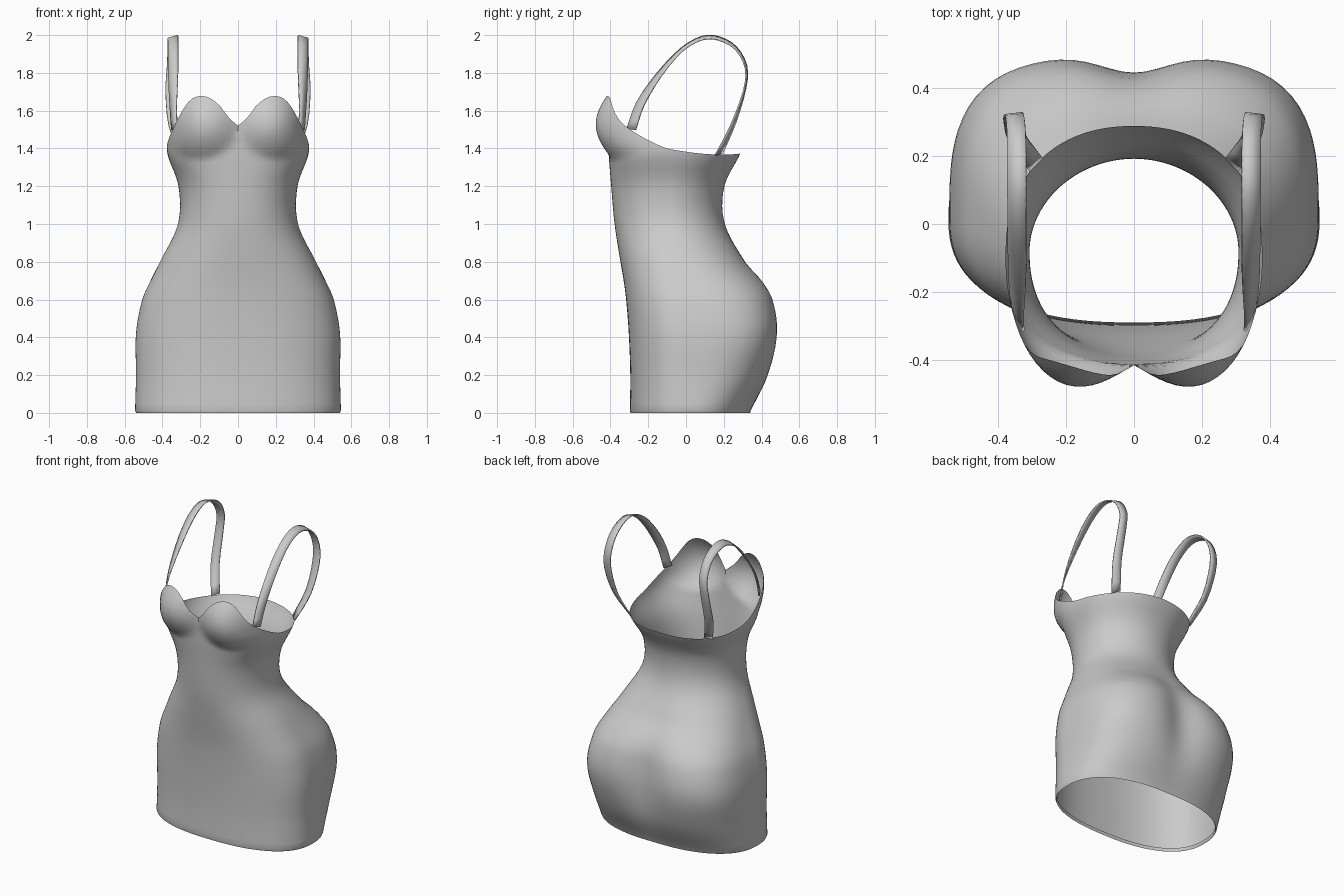
import bpy, bmesh, math
from mathutils import Vector

cube = bpy.data.objects.get("Cube")
if cube:
    bpy.data.objects.remove(cube, do_unlink=True)

grey = bpy.data.materials.new("soft_grey_fabric")
grey.use_nodes = True
grey.diffuse_color = (0.6, 0.6, 0.6, 1)
grey.node_tree.nodes["Principled BSDF"].inputs["Base Color"].default_value = (0.6, 0.6, 0.6, 1)


def curve(keys, t):
    """Smooth interpolation through rows of (t, values...)."""
    t = min(max(t, keys[0][0]), keys[-1][0])
    i = 0
    while i < len(keys) - 2 and t > keys[i + 1][0]:
        i += 1

    def slope(j, c):
        a, b = keys[max(j - 1, 0)], keys[min(j + 1, len(keys) - 1)]
        return (b[c] - a[c]) / (b[0] - a[0])

    k0, k1 = keys[i], keys[i + 1]
    h = k1[0] - k0[0]
    s = (t - k0[0]) / h
    return [(2*s**3 - 3*s**2 + 1) * k0[c] + (s**3 - 2*s**2 + s) * h * slope(i, c)
            + (3*s**2 - 2*s**3) * k1[c] + (s**3 - s**2) * h * slope(i + 1, c)
            for c in range(1, len(k0))]


def make_object(name, grid, closed):
    """Skin a grid of points with quads."""
    bm = bmesh.new()
    rows = [[bm.verts.new(p) for p in row] for row in grid]
    n = len(rows[0])
    for lower, upper in zip(rows, rows[1:]):
        for i in range(n if closed else n - 1):
            j = (i + 1) % n
            bm.faces.new((lower[i], lower[j], upper[j], upper[i]))
    mesh = bpy.data.meshes.new(name)
    bm.to_mesh(mesh)
    bm.free()
    mesh.materials.append(grey)
    obj = bpy.data.objects.new(name, mesh)
    bpy.context.collection.objects.link(obj)
    bpy.ops.object.select_all(action='DESELECT')
    obj.select_set(True)
    bpy.context.view_layer.objects.active = obj
    bpy.ops.object.shade_smooth_by_angle(angle=math.radians(50))
    return obj


# Body sections: height, half width, front y, back y, widest y, front and back squareness
SECTIONS = [
    (0.01, 0.545, -0.297, 0.345, 0.015, 2.4, 2.4),
    (0.2, 0.54, -0.295, 0.442, 0.015, 2.4, 2.8),
    (0.42, 0.54, -0.303, 0.492, 0.015, 2.4, 3.3),
    (0.6, 0.507, -0.317, 0.47, 0.01, 2.4, 3.1),
    (0.7, 0.463, -0.33, 0.415, 0.0, 2.4, 2.7),
    (0.8, 0.413, -0.347, 0.325, -0.03, 2.3, 2.4),
    (1.0, 0.318, -0.378, 0.207, -0.075, 2.2, 2.0),
    (1.2, 0.315, -0.396, 0.203, -0.08, 2.3, 2.0),
    (1.38, 0.375, -0.41, 0.29, -0.08, 2.7, 2.3),
    (1.5, 0.368, -0.413, 0.32, -0.08, 2.9, 2.3),
    (1.7, 0.35, -0.408, 0.33, -0.08, 3.0, 2.3),
]
# Neckline: angle from the front, height
NECKLINE = [(0, 1.52), (8, 1.565), (15, 1.625), (23, 1.665), (30, 1.678), (37, 1.668),
            (43, 1.635), (57, 1.52), (78, 1.42), (102, 1.383), (130, 1.368), (180, 1.375)]


def body_point(a, z, scale=1.0):
    w, front, back, mid, nf, nb = curve(SECTIONS, z)
    s, c = math.sin(a), math.cos(a)
    n = nf if c > 0 else nb
    r = scale / (abs(s)**n + abs(c)**n) ** (1 / n)
    x = w * s * r
    y = mid + (front - mid if c > 0 else mid - back) * c * r
    if c > 0:
        # Rounded cups
        d = ((abs(x) - 0.205) / 0.21)**2 + ((z - 1.53) / 0.19)**2
        y -= 0.08 * max(0, 1 - d)**1.2
    else:
        # Soft hollow down the centre of the back
        y -= 0.05 * math.exp(-(x / 0.13)**2 - ((z - 0.48) / 0.28)**2)
    return Vector((x, y, z))


# Dress body, from the turned hem to the neckline
COLUMNS, SKIRT_ROWS, BUST_ROWS, SPLIT = 96, 34, 18, 1.28
angles = [2 * math.pi * i / COLUMNS for i in range(COLUMNS)]
tops = [curve(NECKLINE, math.degrees(min(a, 2 * math.pi - a)))[0] for a in angles]
grid = []
for z, scale in ((0.02, 0.975), (0.006, 0.98), (0.0, 0.99)):
    grid.append([body_point(a, z, scale) for a in angles])
for k in range(SKIRT_ROWS + 1):
    z = 0.012 + (SPLIT - 0.012) * k / SKIRT_ROWS
    grid.append([body_point(a, z) for a in angles])
for k in range(1, BUST_ROWS + 1):
    grid.append([body_point(a, SPLIT + (top - SPLIT) * k / BUST_ROWS)
                 for a, top in zip(angles, tops)])
make_object("dress_body", grid, True)

# Strap path: step, x, y, z, twist in degrees
STRAP = [
    (0, 0.338, -0.29, 1.50, 62), (1, 0.343, -0.24, 1.64, 50), (2, 0.343, -0.135, 1.80, 22),
    (3, 0.343, -0.02, 1.925, 5), (4, 0.344, 0.085, 1.984, 0), (5, 0.344, 0.175, 1.982, 0),
    (6, 0.345, 0.265, 1.93, 0), (7, 0.35, 0.318, 1.83, -5), (8, 0.357, 0.31, 1.71, -12),
    (9, 0.343, 0.25, 1.53, -28), (10, 0.288, 0.175, 1.37, -45),
]
for name, side in (("left_strap", 1), ("right_strap", -1)):
    grid = []
    for k in range(31):
        x, y, z, twist = curve(STRAP, k / 3)
        t = math.radians(twist)
        across = Vector((math.cos(t), math.sin(t), -0.3 * math.cos(t))) * 0.027
        centre = Vector((x, y, z))
        grid.append([Vector((side * p.x, p.y, p.z))
                     for p in (centre - across, centre, centre + across)])
    strap = make_object(name, grid, False)
    solid = strap.modifiers.new("thickness", 'SOLIDIFY')
    solid.thickness = 0.008
    solid.offset = 0
